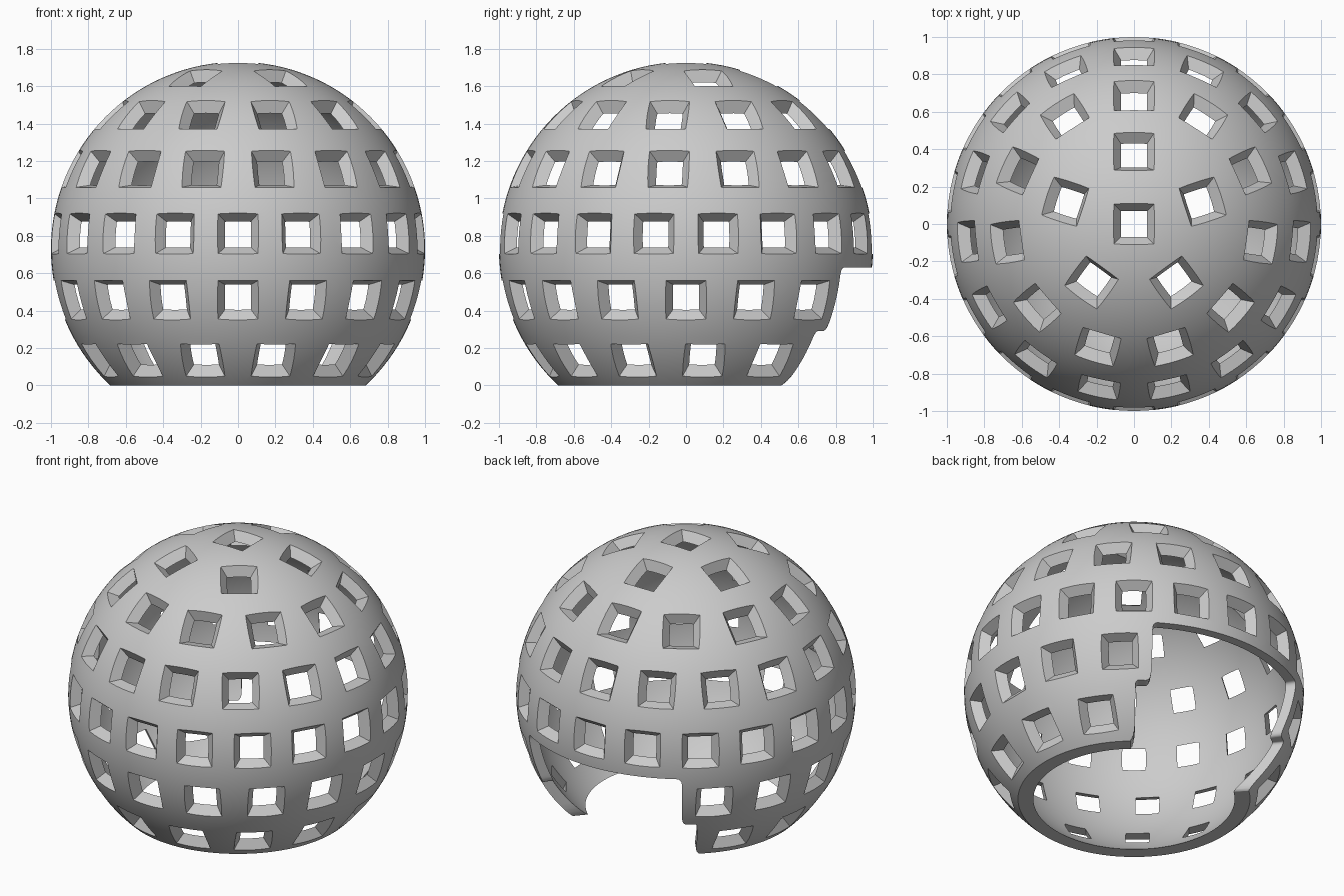
import bpy, bmesh, math
from mathutils import Matrix, Vector

CENTRE = 0.73          # height of the sphere centre
INNER = 0.94           # inner radius of the shell

cube = bpy.data.objects.get("Cube")
if cube:
    bpy.data.objects.remove(cube, do_unlink=True)


def make_object(name, bm):
    bmesh.ops.recalc_face_normals(bm, faces=bm.faces)
    mesh = bpy.data.meshes.new(name)
    bm.to_mesh(mesh)
    bm.free()
    obj = bpy.data.objects.new(name, mesh)
    bpy.context.collection.objects.link(obj)
    return obj


def cut(target, cutter):
    """Subtract the cutter and throw it away."""
    cutter.hide_render = True
    mod = target.modifiers.new(cutter.name, 'BOOLEAN')
    mod.operation, mod.solver, mod.object = 'DIFFERENCE', 'EXACT', cutter
    bpy.context.view_layer.objects.active = target
    bpy.ops.object.modifier_apply(modifier=mod.name)
    bpy.data.objects.remove(cutter, do_unlink=True)


def sphere(name, radius):
    bm = bmesh.new()
    bmesh.ops.create_uvsphere(bm, u_segments=128, v_segments=64, radius=radius,
                              matrix=Matrix.Translation((0, 0, CENTRE)))
    return make_object(name, bm)


def fillet(corners, steps=6):
    """Round a polyline of (x, z, radius) corners with short curves."""
    pts = []
    for i, (x, z, r) in enumerate(corners):
        p = Vector((x, z))
        if not r:
            pts.append(p)
            continue
        a = p + (Vector(corners[i - 1][:2]) - p).normalized() * r
        b = p + (Vector(corners[i + 1][:2]) - p).normalized() * r
        for k in range(steps + 1):
            t = k / steps
            pts.append(a * (1 - t) ** 2 + p * 2 * t * (1 - t) + b * t * t)
    return pts


# Hollow shell
shell = sphere("perforated_shell", 1.0)
cut(shell, sphere("hollow_cutter", INNER))

# Flat bottom
bm = bmesh.new()
bmesh.ops.create_cube(bm, size=2.4, matrix=Matrix.Translation((0, 0, -1.2)))
cut(shell, make_object("bottom_cutter", bm))

# Stepped opening at the back, widening outwards from the axis
upper, lower = math.tan(math.radians(33.6)), math.tan(math.radians(39.5))
side = fillet([(0, 0.63, 0), (upper, 0.63, 0.045), (upper, 0.29, 0.05),
               (lower, 0.29, 0.035), (lower, -0.002, 0.1),
               (lower + 0.2, -0.002, 0), (lower + 0.2, -0.2, 0)])
outline = side + [Vector((-p.x, p.y)) for p in reversed(side[1:])]
bm = bmesh.new()
near, far = ([bm.verts.new((p.x * y, y, p.y)) for p in outline] for y in (0.3, 1.3))
bm.faces.new(near)
bm.faces.new(far)
for i in range(len(outline)):
    j = (i + 1) % len(outline)
    bm.faces.new((near[i], near[j], far[j], far[i]))
cut(shell, make_object("opening_cutter", bm))

# Rows of tapered square holes: (latitude, count), each row starting at the back
rows = [(90, 1), (67, 5), (46.2, 11), (25.5, 15), (4.7, 18), (-16, 16), (-37, 13)]
bm = bmesh.new()
for latitude, count in rows:
    for k in range(count):
        place = (Matrix.Translation((0, 0, CENTRE))
                 @ Matrix.Rotation(math.tau * k / count, 4, 'Z')
                 @ Matrix.Rotation(math.radians(latitude - 90), 4, 'X')
                 @ Matrix.Translation((0, 0, 0.975))
                 @ Matrix.Rotation(math.pi / 4, 4, 'Z'))
        bmesh.ops.create_cone(bm, cap_ends=True, segments=4, depth=0.15, matrix=place,
                              radius1=0.044 * math.sqrt(2), radius2=0.150 * math.sqrt(2))
cut(shell, make_object("hole_cutter", bm))

# Plain grey material
grey = bpy.data.materials.new("plain_grey")
grey.use_nodes = True
colour = (0.6, 0.6, 0.6, 1)
grey.diffuse_color = colour
grey.node_tree.nodes["Principled BSDF"].inputs["Base Color"].default_value = colour
shell.data.materials.clear()
shell.data.materials.append(grey)
for poly in shell.data.polygons:
    poly.material_index = 0

# Smooth sphere with crisp hole edges
bpy.ops.object.select_all(action='DESELECT')
shell.select_set(True)
bpy.context.view_layer.objects.active = shell
bpy.ops.object.shade_smooth_by_angle(angle=math.radians(25))
